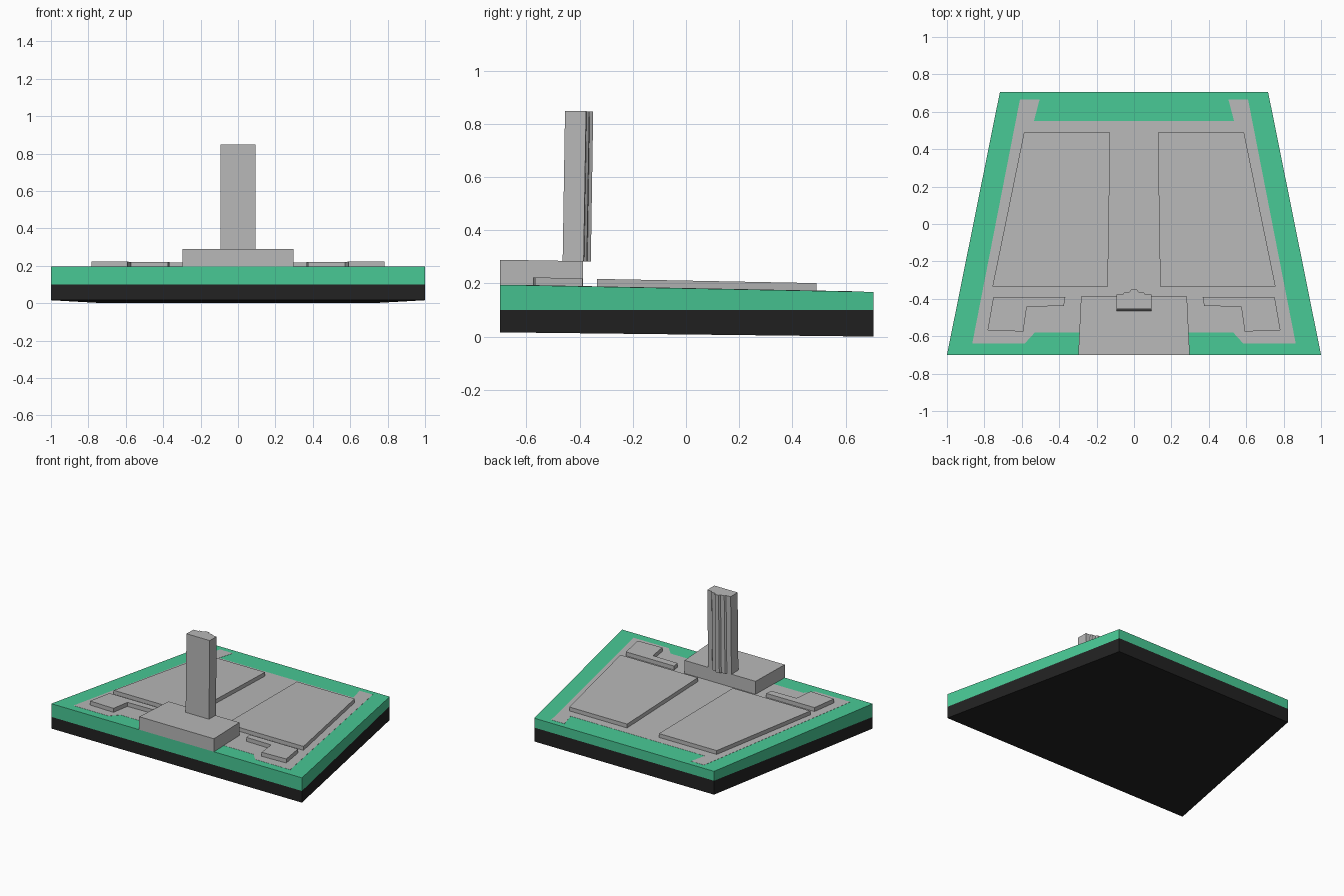
import bpy
import bmesh

cube = bpy.data.objects.get("Cube")
if cube:
    bpy.data.objects.remove(cube, do_unlink=True)


def material(name, r, g, b):
    mat = bpy.data.materials.new(name)
    mat.use_nodes = True
    mat.diffuse_color = (r, g, b, 1)
    mat.node_tree.nodes["Principled BSDF"].inputs["Base Color"].default_value = (r, g, b, 1)
    return mat


GREEN = material("sea green", 0.065, 0.578, 0.3)
GREY = material("light grey", 0.479, 0.479, 0.479)
BLACK = material("near black", 0.016, 0.016, 0.016)


def slope(front, back):
    """Height that runs evenly from the front edge to the back edge."""
    return lambda y: front + (back - front) * (y + 0.7) / 1.405


def prism(name, outline, bottom, top, mat, lean=0.0):
    """Solid between two sloping surfaces; lean shifts the lower ring in y."""
    bm = bmesh.new()
    low = [bm.verts.new((x, y - lean, bottom(y))) for x, y in outline]
    high = [bm.verts.new((x, y, top(y))) for x, y in outline]
    bm.faces.new(low)
    bm.faces.new(high)
    n = len(outline)
    for i in range(n):
        j = (i + 1) % n
        bm.faces.new((low[i], low[j], high[j], high[i]))
    bmesh.ops.recalc_face_normals(bm, faces=bm.faces)
    mesh = bpy.data.meshes.new(name)
    bm.to_mesh(mesh)
    bm.free()
    mesh.materials.append(mat)
    obj = bpy.data.objects.new(name, mesh)
    bpy.context.collection.objects.link(obj)
    return obj


def mirrored(half):
    """Complete a symmetric outline from its +x half."""
    return half + [(-x, y) for x, y in reversed(half)]


def both_sides(name, outline, bottom, top, mat):
    prism("left_" + name, outline, bottom, top, mat)
    prism("right_" + name, [(-x, y) for x, y in outline], bottom, top, mat)


deck = slope(0.195, 0.168)
seam = slope(0.1, 0.1)

# Tapered two-tone base slab
base = mirrored([(1.0, -0.7), (0.717, 0.705)])
prism("lower_slab", base, slope(0.016, 0.0), seam, BLACK)
prism("upper_slab", base, seam, deck, GREEN)

# Thin grey panel on the deck
panel = mirrored([(0.29, -0.58), (0.53, -0.58), (0.585, -0.64), (0.865, -0.64),
                  (0.61, 0.665), (0.505, 0.665), (0.535, 0.55)])
prism("deck_panel", panel, deck, lambda y: deck(y) + 0.001, GREY)

# Raised plates
both_sides("large_plate", [(0.14, -0.335), (0.757, -0.335), (0.588, 0.49), (0.127, 0.49)],
           deck, lambda y: deck(y) + 0.029, GREY)
both_sides("small_plate", [(0.367, -0.39), (0.375, -0.438), (0.573, -0.442), (0.592, -0.575),
                           (0.783, -0.568), (0.752, -0.39)],
           deck, lambda y: deck(y) + 0.03, GREY)

# Pedestal block at the front edge
prism("pedestal", mirrored([(0.298, -0.7), (0.283, -0.388)]),
      deck, slope(0.289, 0.265), GREY)

# Upright column with a rib down its back
column = mirrored([(0.093, -0.455), (0.093, -0.376), (0.058, -0.374),
                   (0.05, -0.364), (0.022, -0.362), (0.015, -0.349)])
prism("column", column, seam_top := slope(0.282, 0.282), slope(0.852, 0.833), GREY, lean=0.009)
